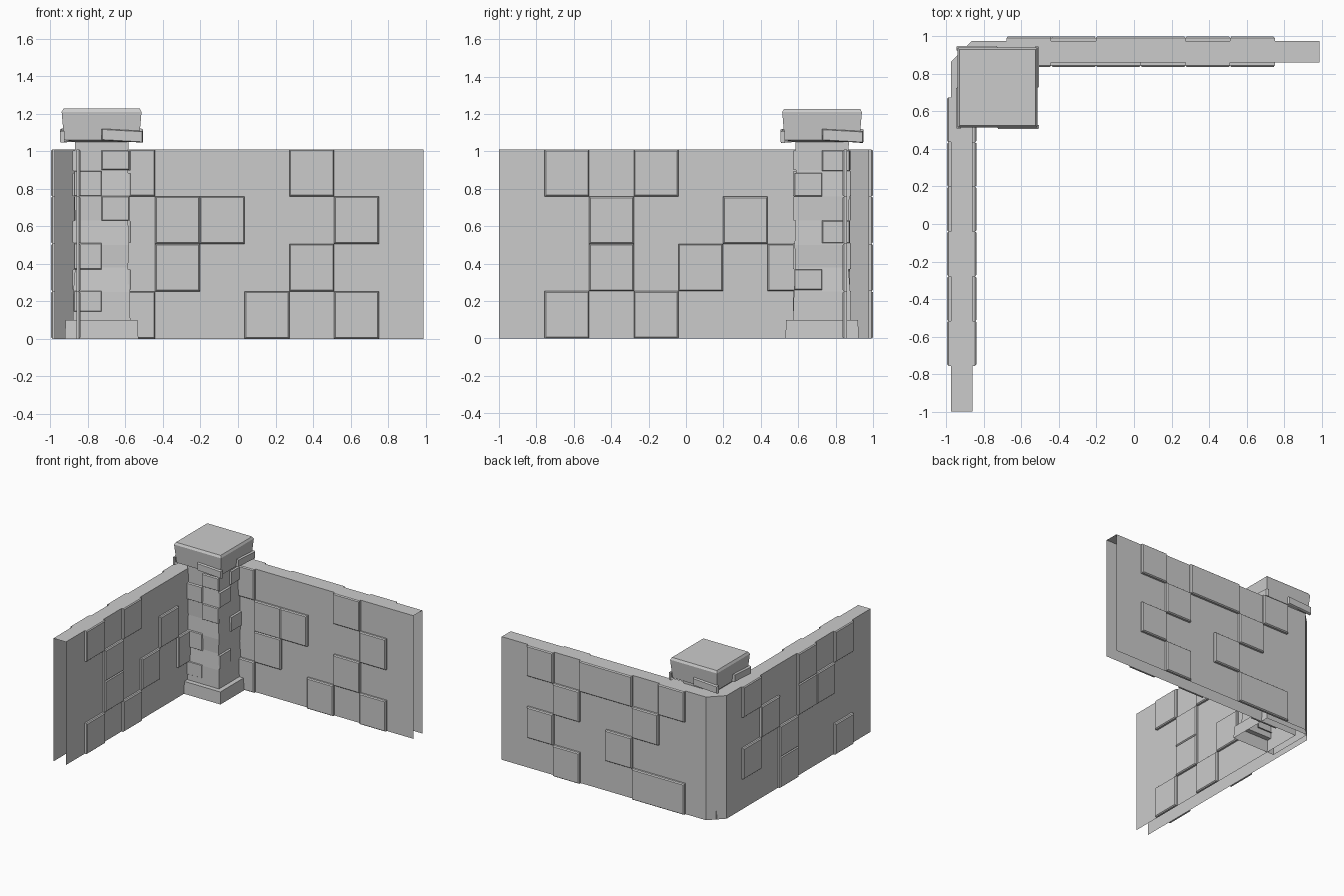
import bpy, bmesh
from mathutils import Matrix, Vector

if "Cube" in bpy.data.objects:
    bpy.data.objects.remove(bpy.data.objects["Cube"])


def finish(bm, name, recalc=True):
    if recalc:
        bmesh.ops.recalc_face_normals(bm, faces=bm.faces[:])
    me = bpy.data.meshes.new(name)
    bm.to_mesh(me)
    bm.free()
    ob = bpy.data.objects.new(name, me)
    bpy.context.collection.objects.link(ob)
    return ob


def slab(bm, place, u0, u1, z0, z1, depth, inset=0.007, tilt=0.0):
    """Raised stone with chamfered rim; place(u, n, z) maps to world space."""
    rings = []
    for n, i in ((0, 0), (depth * 0.65, 0), (depth, inset)):
        pts = ((u0 + i, z0 + i), (u1 - i, z0 + i - tilt),
               (u1 - i, z1 - i - tilt), (u0 + i, z1 - i))
        rings.append([bm.verts.new(place(u, n, z)) for u, z in pts])
    for a, b in zip(rings, rings[1:]):
        for k in range(4):
            j = (k + 1) % 4
            bm.faces.new((a[k], a[j], b[j], b[k]))
    bm.faces.new(rings[-1])


# L-shaped wall shell, open at the bottom and both ends
H = 1.01
outer = [(0.99, 0.975), (-0.865, 0.975), (-0.975, 0.865), (-0.975, -1.0)]
inner = [(-0.862, -1.0), (-0.862, 0.86), (0.99, 0.86)]
bm = bmesh.new()
top = []
for path in (outer, inner):
    lo = [bm.verts.new((x, y, 0)) for x, y in path]
    hi = [bm.verts.new((x, y, H)) for x, y in path]
    for k in range(len(path) - 1):
        bm.faces.new((lo[k], lo[k + 1], hi[k + 1], hi[k]))
    top += hi
o, i = top[:4], top[4:]
bm.faces.new((o[0], o[1], i[1], i[2]))
bm.faces.new((o[1], o[2], i[1]))
bm.faces.new((o[2], o[3], i[0], i[1]))
finish(bm, "wall_shell", recalc=False)

# Raised wall stones: (column, row, columns wide), columns counted from the corner
ROWS = [0.0, 0.253, 0.506, 0.759, 1.01]
W = 0.2385
sides = {
    "back_wall_inner_stones": (
        lambda u, n, z: (-0.68 + u, 0.86 - n, z), 0.023,
        [(0, 3, 1), (0, 0, 1), (1, 2, 1), (1, 1, 1), (2, 2, 1), (3, 0, 1),
         (4, 3, 1), (4, 1, 1), (5, 2, 1), (5, 0, 1)]),
    "back_wall_outer_stones": (
        lambda u, n, z: (-0.68 + u, 0.975 + n, z), 0.025,
        [(0, 3, 1), (1, 2, 1), (2, 3, 2), (2, 1, 1), (0, 0, 2), (4, 2, 1),
         (4, 0, 1), (5, 3, 1), (5, 1, 1)]),
    "left_wall_inner_stones": (
        lambda u, n, z: (-0.862 + n, 0.675 - u, z), 0.022,
        [(0, 1, 1), (1, 2, 1), (2, 1, 1), (3, 3, 1), (3, 0, 1), (4, 2, 1),
         (4, 1, 1), (5, 3, 1), (5, 0, 1)]),
    "left_wall_outer_stones": (
        lambda u, n, z: (-0.975 - n, 0.675 - u, z), 0.022,
        [(0, 3, 1), (0, 1, 1), (1, 2, 1), (2, 1, 1), (2, 0, 1), (3, 3, 1),
         (3, 2, 1), (4, 2, 1), (5, 3, 1), (5, 0, 1)]),
}
for name, (place, depth, cells) in sides.items():
    bm = bmesh.new()
    for c, r, w in cells:
        slab(bm, place, c * W, (c + w) * W, ROWS[r], ROWS[r + 1], depth)
    finish(bm, name)

# Corner pillar and cap: stacked square sections
C = Vector((-0.7275, 0.7275, 0))


def stack(name, levels, close):
    bm = bmesh.new()
    rings = [[bm.verts.new(C + Vector((h * sx, h * sy, z)))
              for sx, sy in ((-1, -1), (1, -1), (1, 1), (-1, 1))]
             for z, h in levels]
    for a, b in zip(rings, rings[1:]):
        for k in range(4):
            j = (k + 1) % 4
            bm.faces.new((a[k], a[j], b[j], b[k]))
    if close:
        bm.faces.new(rings[-1])
    finish(bm, name, recalc=False)


stack("pillar_shaft", [(0, .196), (.1, .192), (.1, .153), (.25, .151), (.38, .141),
                       (.5, .147), (.63, .141), (.76, .146), (.9, .14), (1.05, .143)], False)
stack("pillar_cap", [(1.05, .14), (1.06, .2), (1.21, .213), (1.228, .203)], True)


def facing(k, dist):
    """Placement on pillar side k (0 front, 1 right, 2 back, 3 left)."""
    R = Matrix.Rotation(k * 1.5707963, 3, 'Z')
    return lambda u, n, z: C + R @ Vector((u, -dist - n, z))


# Pillar stones: (half, bottom, top), half -1 left or 0 right
front = [(-1, .76, .895), (-1, .37, .51), (-1, .145, .255), (0, .63, .76), (0, .9, 1.005)]
right = [(0, .895, 1.005), (0, .51, .63), (-1, .26, .37), (-1, .76, .885)]
bm = bmesh.new()
for k in range(4):
    for half, z0, z1 in (front, right)[k % 2]:
        slab(bm, facing(k, .139), half * .148, (half + 1) * .148, z0, z1, 0.017, 0.004)
finish(bm, "pillar_stones")

# Tilted stones around the cap
bm = bmesh.new()
for k in range(4):
    slab(bm, facing(k, .199), 0.0, 0.22, 1.058, 1.12, 0.023, 0.004, tilt=0.012)
finish(bm, "cap_stones")
